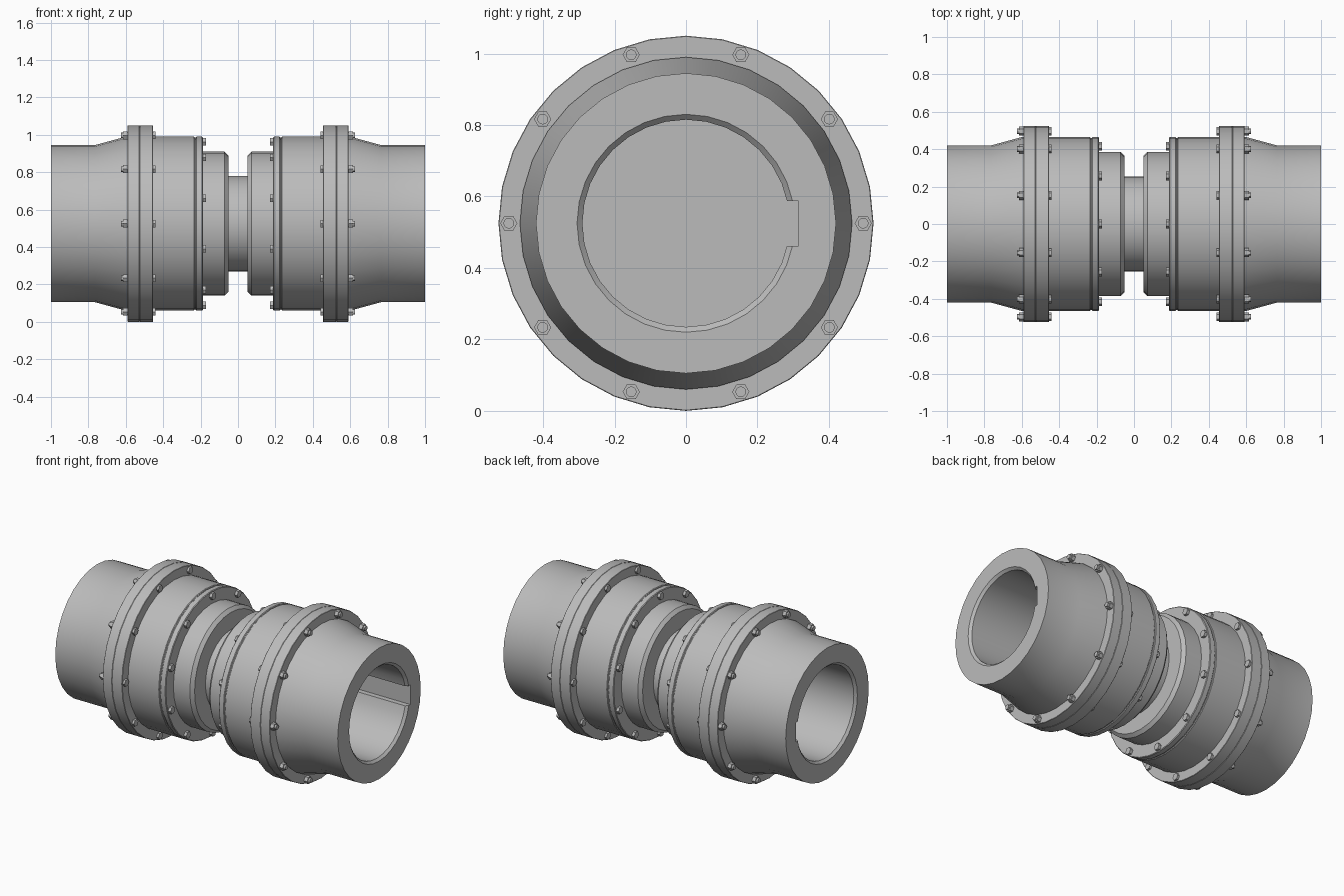
import bpy, bmesh, math
from mathutils import Matrix, Vector

if "Cube" in bpy.data.objects:
    bpy.data.objects.remove(bpy.data.objects["Cube"])

AXIS_Z = 0.525
SIDES = 32

steel = bpy.data.materials.new("steel grey")
steel.use_nodes = True
GREY = (0.5, 0.5, 0.5, 1)
steel.diffuse_color = GREY
steel.node_tree.nodes["Principled BSDF"].inputs["Base Color"].default_value = GREY


def finish(bm, name):
    """Turn a bmesh into an object on the shaft axis."""
    bmesh.ops.recalc_face_normals(bm, faces=bm.faces)
    mesh = bpy.data.meshes.new(name)
    bm.to_mesh(mesh)
    bm.free()
    mesh.materials.append(steel)
    obj = bpy.data.objects.new(name, mesh)
    obj.location.z = AXIS_Z
    bpy.context.collection.objects.link(obj)
    return obj


def smooth(obj):
    bpy.ops.object.select_all(action="DESELECT")
    obj.select_set(True)
    bpy.context.view_layer.objects.active = obj
    bpy.ops.object.shade_smooth_by_angle(angle=math.radians(30))


def lathe(name, profile, side=1, closed=True):
    """Spin (x, radius) points about the x axis."""
    bm = bmesh.new()
    verts = [bm.verts.new((x * side, r, 0)) for x, r in profile]
    ends = verts[1:] + verts[:1] if closed else verts[1:]
    edges = [bm.edges.new(pair) for pair in zip(verts, ends)]
    bmesh.ops.spin(bm, geom=verts + edges, cent=(0, 0, 0), axis=(1, 0, 0),
                   angle=math.tau, steps=SIDES)
    bmesh.ops.remove_doubles(bm, verts=bm.verts, dist=1e-4)
    return finish(bm, name)


def ring(name, x0, x1, inner, outer, side, bevel=0.004):
    """Flat annular plate with lightly broken outer corners."""
    smooth(lathe(name, [(x0, inner), (x0, outer - bevel), (x0 + bevel, outer),
                        (x1 - bevel, outer), (x1, outer - bevel), (x1, inner)], side))


def peg(bm, x0, x1, radius, sides, y, z, side):
    place = Matrix.Translation(((x0 + x1) / 2 * side, y, z)) @ Matrix.Rotation(math.pi / 2, 4, "Y")
    bmesh.ops.create_cone(bm, cap_ends=True, segments=sides, radius1=radius,
                          radius2=radius, depth=x1 - x0, matrix=place)


def bolt_circle(name, radius, start, pegs, side):
    """Ten fasteners, each made of the given (x0, x1, radius, sides) pegs."""
    bm = bmesh.new()
    for i in range(10):
        a = start + i * math.tau / 10
        for x0, x1, r, n in pegs:
            peg(bm, x0, x1, r, n, radius * math.cos(a), radius * math.sin(a), side)
    smooth(finish(bm, name))


def cut_keyway(hub, side):
    bm = bmesh.new()
    place = Matrix.Translation((0.601 * side, 0.2, 0)) @ Matrix.Diagonal((1, 0.23, 0.126, 1))
    bmesh.ops.create_cube(bm, size=1, matrix=place)
    cutter = finish(bm, "keyway_cutter")
    cutter.hide_render = True
    mod = hub.modifiers.new("keyway", "BOOLEAN")
    mod.operation = "DIFFERENCE"
    mod.solver = "EXACT"
    mod.object = cutter
    bpy.context.view_layer.update()
    graph = bpy.context.evaluated_depsgraph_get()
    mesh = bpy.data.meshes.new_from_object(hub.evaluated_get(graph))
    hub.modifiers.clear()
    hub.data = mesh
    bpy.data.objects.remove(cutter)


# Shaft joining the two halves
smooth(lathe("spacer_shaft", [(-0.07, 0), (-0.07, 0.255), (0.07, 0.255), (0.07, 0)], closed=False))

for side, label in ((1, "left"), (-1, "right")):
    # Hub with a tapered shoulder and a blind keyed bore
    hub = lathe(label + "_hub", [
        (0.052, 0), (0.052, 0.365), (0.072, 0.385), (0.4, 0.385), (0.5, 0.465),
        (0.6, 0.465), (0.765, 0.42), (1, 0.42), (1, 0.305), (0.985, 0.29),
        (0.1, 0.29), (0.1, 0)], side, closed=False)
    cut_keyway(hub, side)
    smooth(hub)

    # Cover plate, gasket and sleeve around the hub
    ring(label + "_cover_plate", 0.188, 0.226, 0.375, 0.465, side)
    ring(label + "_gasket", 0.226, 0.232, 0.375, 0.46, side, 0.001)
    ring(label + "_sleeve", 0.232, 0.47, 0.375, 0.465, side)

    # Paired bolting flanges
    ring(label + "_inner_flange", 0.454, 0.526, 0.44, 0.525, side, 0.002)
    ring(label + "_outer_flange", 0.526, 0.591, 0.44, 0.525, side, 0.002)

    # Flange bolts: head inside, nut and stud end outside
    bolt_circle(label + "_flange_bolts", 0.496, 0, [
        (0.44, 0.46, 0.023, 6), (0.585, 0.614, 0.024, 6), (0.6, 0.626, 0.015, 12)], side)

    # Cover plate bolts
    bolt_circle(label + "_cover_bolts", 0.437, math.pi / 10, [
        (0.17, 0.195, 0.023, 6)], side)
